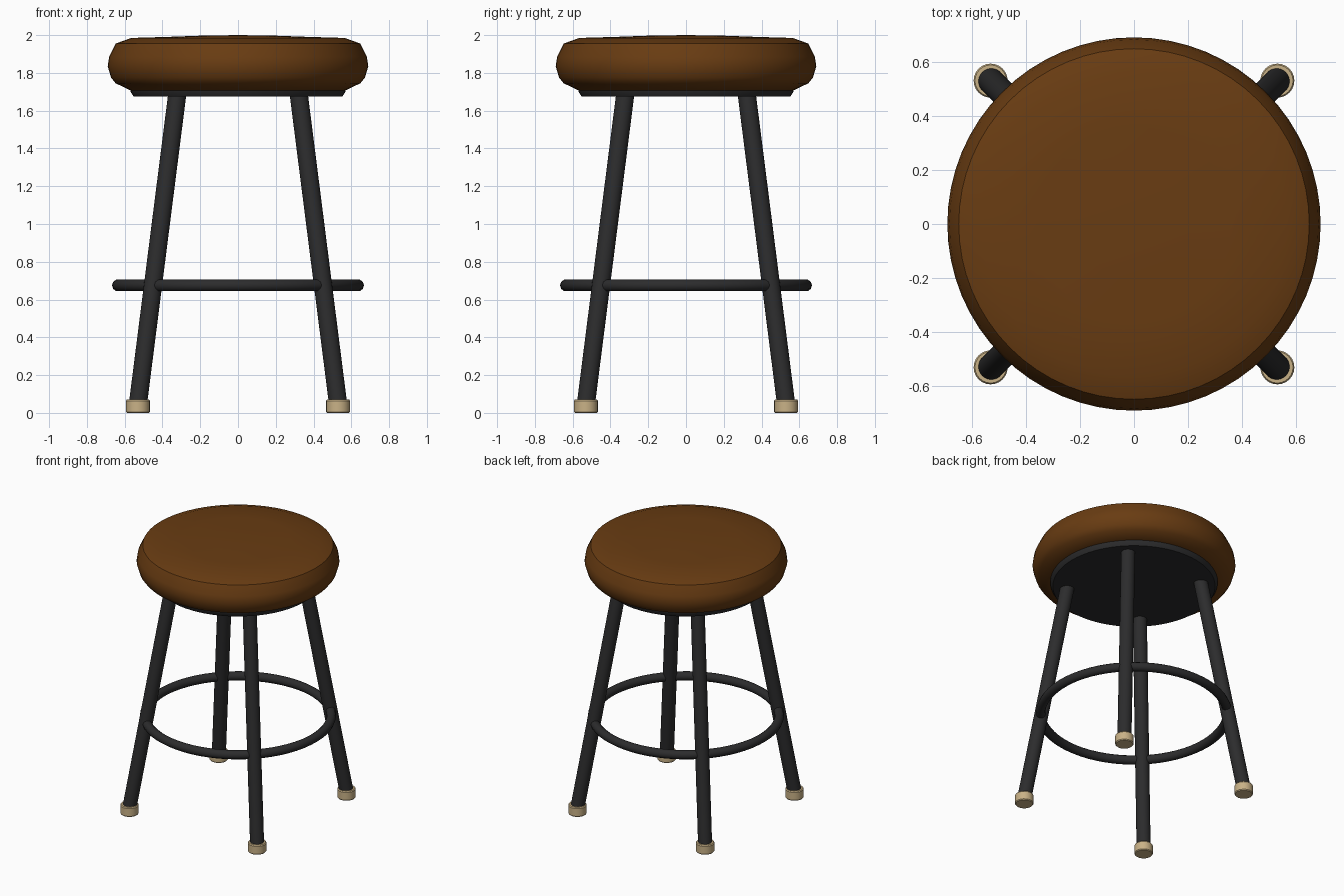
import bpy, bmesh, math
from mathutils import Vector

if "Cube" in bpy.data.objects:
    bpy.data.objects.remove(bpy.data.objects["Cube"])


def material(name, rgb):
    m = bpy.data.materials.new(name)
    m.diffuse_color = (*rgb, 1)
    m.use_nodes = True
    m.node_tree.nodes["Principled BSDF"].inputs["Base Color"].default_value = m.diffuse_color
    return m


BROWN = material("brown leather", (0.14, 0.045, 0.006))
BLACK = material("black metal", (0.025, 0.025, 0.026))
TAN = material("tan rubber", (0.58, 0.44, 0.24))


def finish(ob, name, mat, angle=35):
    ob.name = name
    ob.data.materials.clear()
    ob.data.materials.append(mat)
    bpy.ops.object.select_all(action='DESELECT')
    ob.select_set(True)
    bpy.context.view_layer.objects.active = ob
    bpy.ops.object.shade_smooth_by_angle(angle=math.radians(angle))
    return ob


def lathe(name, profile, mat, loc=(0, 0, 0), steps=64):
    """Spin an (r, z) profile, starting and ending on the axis."""
    bm = bmesh.new()
    vs = [bm.verts.new((r, 0, z)) for r, z in profile]
    es = [bm.edges.new(p) for p in zip(vs, vs[1:])]
    bmesh.ops.spin(bm, geom=vs + es, cent=(0, 0, 0), axis=(0, 0, 1),
                   angle=2 * math.pi, steps=steps, use_duplicate=False)
    bmesh.ops.remove_doubles(bm, verts=bm.verts, dist=1e-4)
    bmesh.ops.recalc_face_normals(bm, faces=bm.faces)
    me = bpy.data.meshes.new(name)
    bm.to_mesh(me)
    bm.free()
    ob = bpy.data.objects.new(name, me)
    ob.location = loc
    bpy.context.collection.objects.link(ob)
    return finish(ob, name, mat)


def rod(name, a, b, radius, mat):
    a, b = Vector(a), Vector(b)
    bpy.ops.mesh.primitive_cylinder_add(vertices=24, radius=radius,
                                        depth=(b - a).length, location=(a + b) / 2)
    ob = bpy.context.object
    ob.rotation_euler = (b - a).to_track_quat('Z', 'Y').to_euler()
    return finish(ob, name, mat)


# Padded seat with a softly domed top
lathe("seat", [(0, 2.0), (0.2, 1.997), (0.36, 1.991), (0.565, 1.985), (0.648, 1.955),
               (0.682, 1.885), (0.69, 1.835), (0.672, 1.775), (0.648, 1.745),
               (0.57, 1.708), (0, 1.708)], BROWN)

# Metal plate under the seat
lathe("seat_plate", [(0, 1.712), (0.57, 1.712), (0.568, 1.698), (0.552, 1.674),
                     (0, 1.674)], BLACK)

# Foot ring
bpy.ops.mesh.primitive_torus_add(major_radius=0.635, minor_radius=0.032,
                                 major_segments=64, minor_segments=10,
                                 location=(0, 0, 0.675))
finish(bpy.context.object, "foot_ring", BLACK, 40)

# Splayed legs with rubber feet
for sx, side in ((-1, "left"), (1, "right")):
    for sy, end in ((-1, "front"), (1, "back")):
        rod(f"{end}_{side}_leg", (sx * 0.53, sy * 0.53, 0.045),
            (sx * 0.32, sy * 0.32, 1.70), 0.048, BLACK)
        lathe(f"{end}_{side}_foot", [(0, 0), (0.058, 0), (0.063, 0.006), (0.063, 0.064),
                                     (0.058, 0.071), (0, 0.071)], TAN,
              (sx * 0.53, sy * 0.53, 0), 24)
